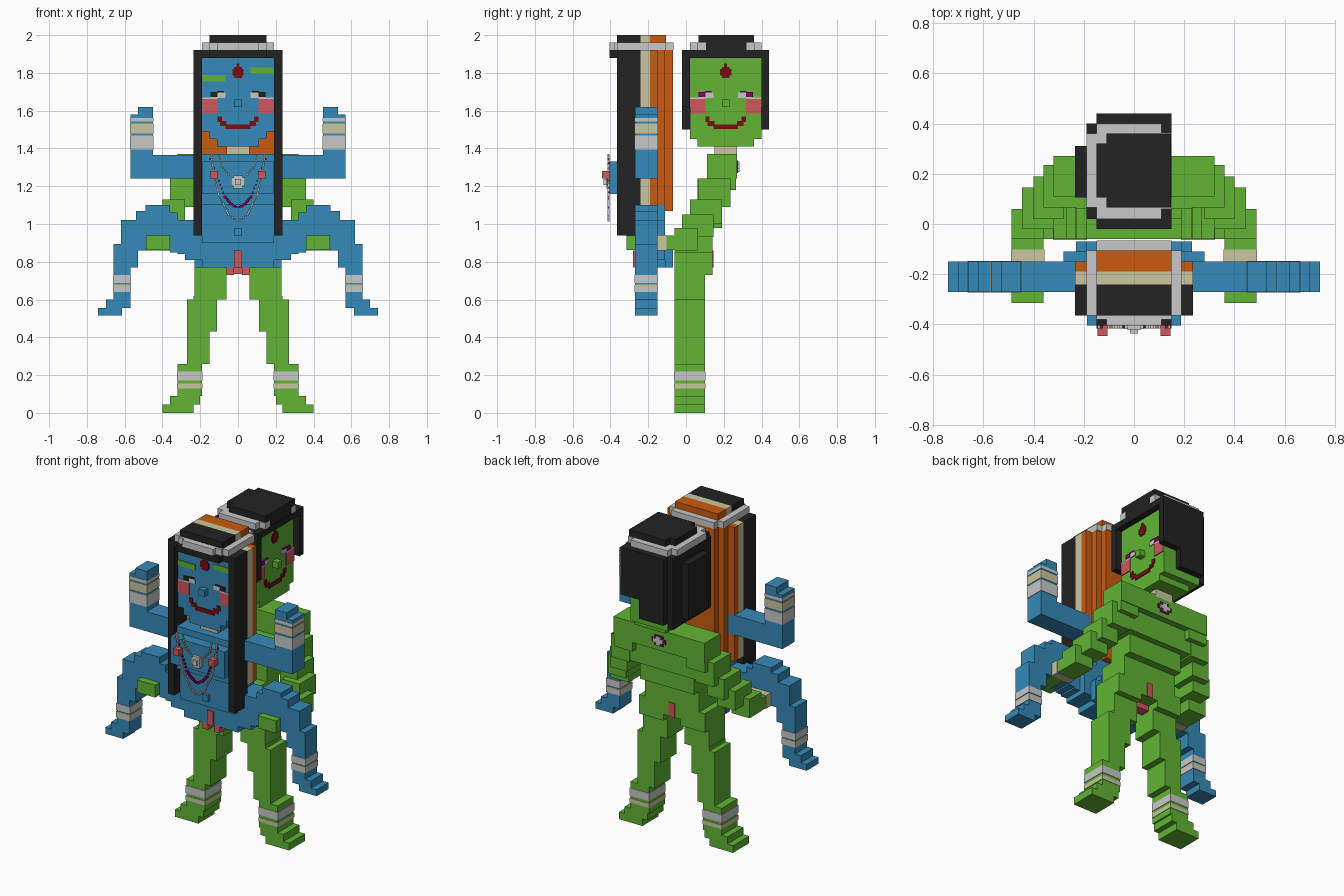
import bpy, bmesh, math
from mathutils import Vector

if "Cube" in bpy.data.objects:
    bpy.data.objects.remove(bpy.data.objects["Cube"], do_unlink=True)


def material(name, rgb):
    lin = [((c / 255 + 0.055) / 1.055) ** 2.4 for c in rgb] + [1.0]
    m = bpy.data.materials.new(name)
    m.use_nodes = True
    m.diffuse_color = lin
    bsdf = m.node_tree.nodes["Principled BSDF"]
    bsdf.inputs["Base Color"].default_value = lin
    bsdf.inputs["Roughness"].default_value = 0.9
    return m


BLUE = material("sky blue", (53, 138, 184))
GREEN = material("leaf green", (97, 181, 52))
ORANGE = material("burnt orange", (203, 91, 14))
BLACK = material("soft black", (34, 34, 34))
SILVER = material("light silver", (201, 201, 201))
KHAKI = material("pale khaki", (202, 199, 161))
PINK = material("coral pink", (208, 88, 93))
RED = material("dark red", (118, 14, 18))
PURPLE = material("plum purple", (125, 5, 95))


def part(name, mat, boxes, mirror=False):
    """One object made of boxes given as (x0, x1, y0, y1, z0, z1)."""
    bm = bmesh.new()
    boxes = list(boxes)
    if mirror:
        boxes += [(-b[1], -b[0]) + tuple(b[2:]) for b in boxes]
    for x0, x1, y0, y1, z0, z1 in boxes:
        made = bmesh.ops.create_cube(bm, size=1)["verts"]
        bmesh.ops.scale(bm, vec=(x1 - x0, y1 - y0, z1 - z0), verts=made)
        bmesh.ops.translate(bm, vec=((x0 + x1) / 2, (y0 + y1) / 2, (z0 + z1) / 2), verts=made)
    mesh = bpy.data.meshes.new(name)
    bm.to_mesh(mesh)
    bm.free()
    mesh.materials.append(mat)
    ob = bpy.data.objects.new(name, mesh)
    bpy.context.collection.objects.link(ob)
    return ob


def bands(name, mat, x0, x1, y0, y1, levels):
    """Thin bracelets wrapped around both mirrored limbs."""
    e = 0.003
    part(name, mat, [(x0 - e, x1 + e, y0 - e, y1 + e, a, b) for a, b in levels], True)


# ---------- front figure: body ----------
part("blue_torso", BLUE, [
    (-.19, .19, -.27, -.07, .77, .94), (-.19, .19, -.31, -.11, .90, 1.10),
    (-.19, .19, -.34, -.16, 1.10, 1.37), (-.188, .188, -.405, -.30, 1.16, 1.33)])
part("blue_navel", BLUE, [(-.02, .02, -.33, -.30, .94, .98)])
part("blue_hips", BLUE, [(-.28, .28, -.15, -.11, .81, 1.02), (-.23, .23, -.11, -.07, .77, .90)])
part("blue_neck", KHAKI, [(-.06, .06, -.29, -.17, 1.36, 1.42)])
part("blue_groin", PINK, [(-.02, .02, -.28, -.20, .77, .86), (-.06, -.02, -.27, -.20, .73, .775),
                          (.02, .06, -.27, -.20, .73, .775)])
part("blue_chest_studs", PINK, [(.105, .145, -.445, -.40, 1.24, 1.28)], True)

# Raised arms
part("blue_arms", BLUE, [(.15, .57, -.27, -.15, 1.24, 1.365), (.45, .57, -.27, -.15, 1.365, 1.58),
                         (.45, .53, -.27, -.15, 1.58, 1.62)], True)
bands("blue_arm_silver_bands", SILVER, .45, .57, -.27, -.15, [(1.395, 1.468), (1.542, 1.562)])
bands("blue_arm_khaki_bands", KHAKI, .45, .57, -.27, -.15, [(1.48, 1.532)])

# Bent legs, as stepped columns (x0, x1, z0, z1)
leg = [(.18, .28, .81, 1.02), (.28, .32, .84, 1.02), (.32, .36, .85, 1.06), (.36, .40, .86, 1.10),
       (.40, .49, .87, 1.10), (.49, .54, .86, 1.07), (.53, .57, .77, 1.02), (.57, .62, .60, 1.02),
       (.62, .66, .60, .895), (.57, .70, .555, .60), (.615, .74, .515, .555)]
part("blue_legs", BLUE, [(a, b, -.27, -.15, c, d) for a, b, c, d in leg], True)
bands("blue_leg_silver_bands", SILVER, .57, .66, -.27, -.15, [(.64, .665), (.688, .73)])
bands("blue_leg_khaki_bands", KHAKI, .57, .66, -.27, -.15, [(.665, .68)])

# ---------- front figure: head and hair ----------
part("blue_head", BLUE, [(-.19, .19, -.33, -.17, 1.49, 1.89), (-.15, .15, -.33, -.17, 1.45, 1.49),
                         (-.11, .11, -.33, -.17, 1.41, 1.45)])
part("black_hair_sides", BLACK, [(.19, .235, -.365, -.24, .94, 1.92)], True)
part("black_hair_top", BLACK, [(-.19, .19, -.365, -.24, 1.88, 1.92), (-.15, .15, -.405, -.36, 1.88, 1.92),
                               (-.15, .15, -.365, -.24, 1.92, 2.0)])
part("khaki_hair_sides", KHAKI, [(.19, .235, -.24, -.19, 1.07, 1.92)], True)
part("khaki_hair_top", KHAKI, [(-.19, .19, -.24, -.19, 1.88, 1.92), (-.15, .15, -.24, -.19, 1.92, 2.0)])
part("orange_back_hair", ORANGE, [
    (-.235, .235, -.19, -.15, 1.07, 1.92), (-.19, .19, -.15, -.11, 1.07, 1.92),
    (-.15, .15, -.11, -.07, 1.07, 1.92), (-.15, .15, -.19, -.105, 1.92, 2.0)])
part("blue_hair_ring", SILVER, [
    (-.11, .11, -.405, -.36, 1.92, 1.96), (-.15, .15, -.105, -.065, 1.92, 1.96),
    (.15, .19, -.365, -.105, 1.92, 1.96), (-.19, -.15, -.365, -.105, 1.92, 1.96),
    (.11, .15, -.38, -.34, 1.92, 1.96), (-.15, -.11, -.38, -.34, 1.92, 1.96)])

# ---------- rear figure: body ----------
part("green_torso", GREEN, [
    (-.32, .32, .11, .27, 1.24, 1.37), (-.23, .23, .06, .23, 1.10, 1.24),
    (-.19, .19, .02, .19, .98, 1.10), (-.19, .19, -.06, .14, .77, .98)])
part("green_neck", KHAKI, [(-.06, .06, .15, .27, 1.36, 1.42)])
part("green_groin", PINK, [(-.02, .02, .13, .146, .77, .86), (-.06, .06, .0, .06, .735, .775)])
part("green_arms", GREEN, [
    (.19, .32, .11, .265, 1.18, 1.30), (.23, .36, .065, .235, 1.09, 1.24),
    (.28, .40, .02, .19, 1.0, 1.13), (.32, .445, -.02, .145, .93, 1.05),
    (.36, .487, -.06, .06, .86, .98), (.36, .487, -.315, -.06, .862, .94)], True)
bands("green_wrist_bands", KHAKI, .36, .487, -.148, -.105, [(.859, .943)])

# Standing legs, as stepped blocks (x0, x1, z0, z1)
leg = [(.06, .23, .60, .77), (.11, .235, .55, .62), (.11, .27, .43, .60), (.15, .27, .26, .43),
       (.19, .32, .09, .26), (.20, .36, .045, .09), (.235, .40, 0, .045)]
part("green_legs", GREEN, [(a, b, -.06, .10, c, d) for a, b, c, d in leg], True)
part("green_hips", GREEN, [(.06, .23, -.06, .14, .73, .85)], True)
bands("green_anklet_silver", SILVER, .19, .32, -.06, .10, [(.172, .22)])
bands("green_anklet_khaki", KHAKI, .19, .32, -.06, .10, [(.128, .155)])

# Jewel on the rear upper back
part("back_jewel_edge", PURPLE, [(-.05, .05, .265, .276, 1.29, 1.315), (-.03, .03, .265, .276, 1.27, 1.335)])
part("back_jewel", SILVER, [(-.035, .035, .27, .283, 1.29, 1.315), (-.015, .015, .27, .283, 1.275, 1.33)])

# ---------- rear figure: head and hair, facing sideways ----------
part("green_head", GREEN, [(-.15, .11, .02, .40, 1.45, 1.89), (-.11, .11, .06, .36, 1.41, 1.45)])
part("green_figure_hair", BLACK, [
    (-.15, .15, -.02, .02, 1.62, 1.92), (-.15, .15, .40, .44, 1.62, 1.92),
    (-.15, .02, -.02, .02, 1.50, 1.62), (-.15, .02, .40, .44, 1.50, 1.62),
    (-.15, .15, .02, .40, 1.88, 1.92), (-.19, -.14, .02, .40, 1.47, 1.92),
    (-.235, -.19, .105, .31, 1.51, 1.86), (-.11, .148, .065, .36, 1.92, 2.0),
    (-.15, -.11, .105, .32, 1.92, 2.0)])
part("green_figure_hair_ring", SILVER, [
    (-.15, .11, .36, .40, 1.92, 1.96), (-.15, .11, .02, .065, 1.92, 1.96),
    (-.19, -.15, .065, .36, 1.92, 1.96), (.105, .15, .32, .365, 1.92, 1.96),
    (.105, .15, .06, .105, 1.92, 1.96), (-.15, -.11, .065, .36, 1.92, 1.96)])


# ---------- faces ----------
def face_plates(prefix, plate, eye_mat):
    """plate(u0, u1, z0, z1, depth) returns the box for a face detail."""
    def add(name, mat, rects, depth=.006, both=False):
        rects = rects + ([(-b, -a, c, d) for a, b, c, d in rects] if both else [])
        part(prefix + name, mat, [plate(*r, depth) for r in rects])
    add("cheeks", PINK, [(.108, .188, 1.585, 1.662)], both=True)
    add("cheek_lines", SILVER, [(.108, .188, 1.662, 1.669)], both=True)
    add("eye_whites", SILVER, [(.065, .11, 1.668, 1.695), (.11, .145, 1.668, 1.675)], both=True)
    add("pupils", eye_mat, [(.108, .145, 1.672, 1.70), (.075, .11, 1.695, 1.703)], .008, True)
    add("smile", RED, [(.085, .108, 1.54, 1.57), (.06, .095, 1.52, 1.545), (0, .065, 1.502, 1.528)], both=True)
    add("forehead_mark", RED, [(-.03, .03, 1.785, 1.82), (-.02, .02, 1.772, 1.832), (-.008, .008, 1.83, 1.85)])


face_plates("blue_", lambda a, b, c, d, t: (a, b, -.33 - t, -.325, c, d), BLACK)
face_plates("green_", lambda a, b, c, d, t: (.105, .11 + t, .21 + a, .21 + b, c, d), PURPLE)
part("blue_nose", BLUE, [(-.02, .02, -.365, -.32, 1.62, 1.66)])
part("green_nose", GREEN, [(.10, .148, .19, .23, 1.62, 1.66)])
part("green_brows", GREEN, [(-.188, -.065, -.336, -.325, 1.755, 1.788), (.065, .188, -.336, -.325, 1.795, 1.828)])


# ---------- necklaces ----------
def beads(path, step, size):
    """Small cubes strung along a path of (x, z) points."""
    h = size / 2
    for (xa, za), (xb, zb) in zip(path, path[1:]):
        n = max(1, round(math.hypot(xb - xa, zb - za) / step))
        for i in range(n):
            p = Vector((xa, za)).lerp(Vector((xb, zb)), i / n)
            yield p.x - h, p.x + h, -.416, -.404, p.y - h, p.y + h


part("silver_necklace", SILVER, beads([(.14, 1.365), (.13, 1.27), (.10, 1.15), (.05, 1.05), (0, 1.01)], .013, .010), True)
part("plum_necklace", PURPLE, beads([(.07, 1.145), (.04, 1.11), (0, 1.085)], .010, .013), True)
part("plum_upper_strand", PURPLE, beads([(.145, 1.345), (.11, 1.25), (.07, 1.145)], .024, .010), True)
part("inner_necklace", KHAKI, beads([(.10, 1.36), (.09, 1.31), (.04, 1.25)], .016, .010), True)
part("pendant", SILVER, [(-.037, .037, -.418, -.40, 1.20, 1.245), (-.025, .025, -.422, -.40, 1.188, 1.257),
                         (-.015, .015, -.436, -.41, 1.207, 1.238)])
